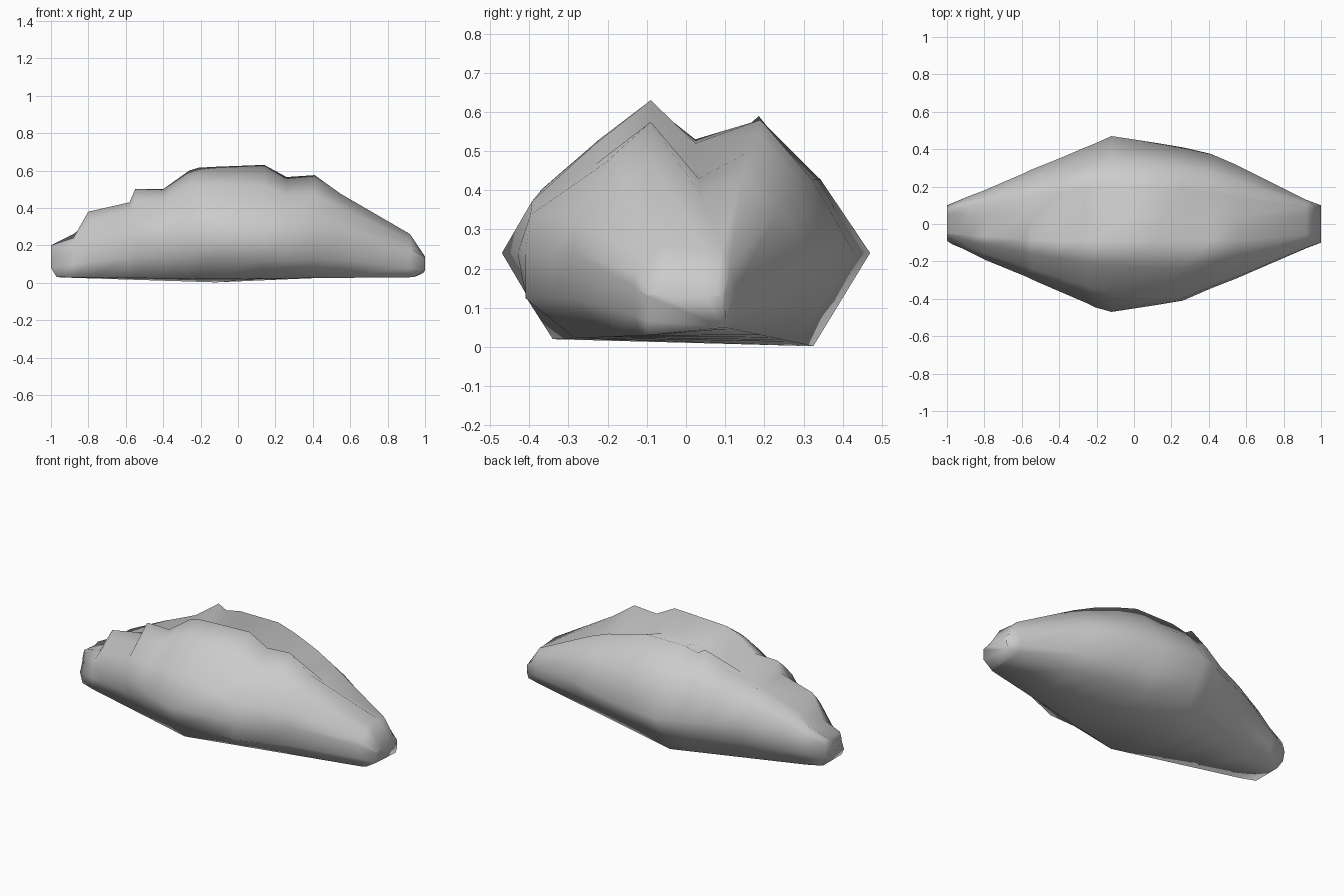
import bpy
import bmesh
from mathutils import Vector

cube = bpy.data.objects.get("Cube")
if cube:
    bpy.data.objects.remove(cube, do_unlink=True)

# Stations along the rock:
# x, front width, back width, front crest, valley, back crest
STATIONS = [
    (-1.0, -.07, .10, .20, .19, .20),
    (-.88, -.15, .15, .24, .23, .26),
    (-.80, -.19, .18, .38, .30, .32),
    (-.58, -.28, .275, .43, .37, .42),
    (-.55, -.295, .29, .50, .39, .43),
    (-.40, -.36, .35, .50, .43, .49),
    (-.26, -.42, .41, .60, .44, .59),
    (-.21, -.445, .43, .615, .47, .56),
    (-.12, -.47, .47, .62, .53, .58),
    (.14, -.43, .43, .63, .52, .58),
    (.26, -.41, .41, .565, .45, .545),
    (.41, -.345, .375, .575, .43, .50),
    (.55, -.29, .315, .475, .39, .44),
    (.92, -.13, .13, .26, .25, .25),
    (1.0, -.10, .10, .14, .13, .13),
]
WIDEST = -.12


def blend(a, b, t):
    return a + (b - a) * t


def along(x, start, middle, end):
    """Straight run from the left-hand tip to the widest station and on to the other."""
    if x < WIDEST:
        return blend(start, middle, (x + 1) / (WIDEST + 1))
    return blend(middle, end, (x - WIDEST) / (1 - WIDEST))


def section(x, front, back, crest_f, valley, crest_b):
    """Closed cross-section running from the front base over the top."""
    mid = 1 - abs(x)                       # zero at both tips
    boxy = max(0, min(1, (x - WIDEST) / .37))   # steeper walls on one half
    belly = min(.24, .13 + .3 * mid)       # height of the widest line
    crest_fy = blend(-.05, -.09, min(1, mid * 2))
    crest_by = blend(.08, .19, min(1, mid * 1.3))
    base_f = Vector((along(x, -.11, -.34, -.1), along(x, .03, .02, .03)))
    base_b = Vector((along(x, .07, .325, .1), along(x, .03, .002, .05)))
    side_f, side_b = Vector((front, belly)), Vector((back, belly))
    points = [
        base_f,
        (base_f.lerp(side_f, .5)).lerp(Vector((front, belly * .52)), boxy),
        side_f,
        (blend(front, crest_fy, blend(.27, .04, boxy)),
         blend(belly, crest_f, blend(.43, .3, boxy))),
        (blend(front, crest_fy, blend(.65, .55, boxy)),
         blend(belly, crest_f, blend(.76, .69, boxy))),
        (crest_fy, crest_f),
        (blend(.05, .02, mid), valley),
        (crest_by, crest_b),
        (blend(back, crest_by, .45), blend(belly, crest_b, .55)),
        side_b,
        base_b.lerp(side_b, blend(.5, .4, boxy)),
        base_b,
    ]
    ring = [Vector((x, y, z)) for y, z in points]
    # The lower rim is drawn in a little at the tips
    if x == -1:
        ring[0].x += .03
        ring[-1].x += .03
    elif x == 1:
        ring[0].x -= .06
        ring[-1].x -= .01
    return ring


# Loft the sections into one rock
bm = bmesh.new()
rings = [[bm.verts.new(p) for p in section(*row)] for row in STATIONS]
count = len(rings[0])
for a, b in zip(rings, rings[1:]):
    for i in range(count):
        j = (i + 1) % count
        bm.faces.new((a[i], a[j], b[j], b[i]))
for ring in (rings[0], rings[-1]):
    bm.faces.new(ring)
bmesh.ops.recalc_face_normals(bm, faces=bm.faces)

# Softly shaded stone
for face in bm.faces:
    face.smooth = True

mesh = bpy.data.meshes.new("rock")
bm.to_mesh(mesh)
bm.free()
rock = bpy.data.objects.new("rock", mesh)
bpy.context.collection.objects.link(rock)

# Plain grey stone
stone = bpy.data.materials.new("grey_stone")
stone.use_nodes = True
stone.diffuse_color = (.6, .6, .6, 1)
stone.node_tree.nodes["Principled BSDF"].inputs["Base Color"].default_value = (.6, .6, .6, 1)
mesh.materials.append(stone)
